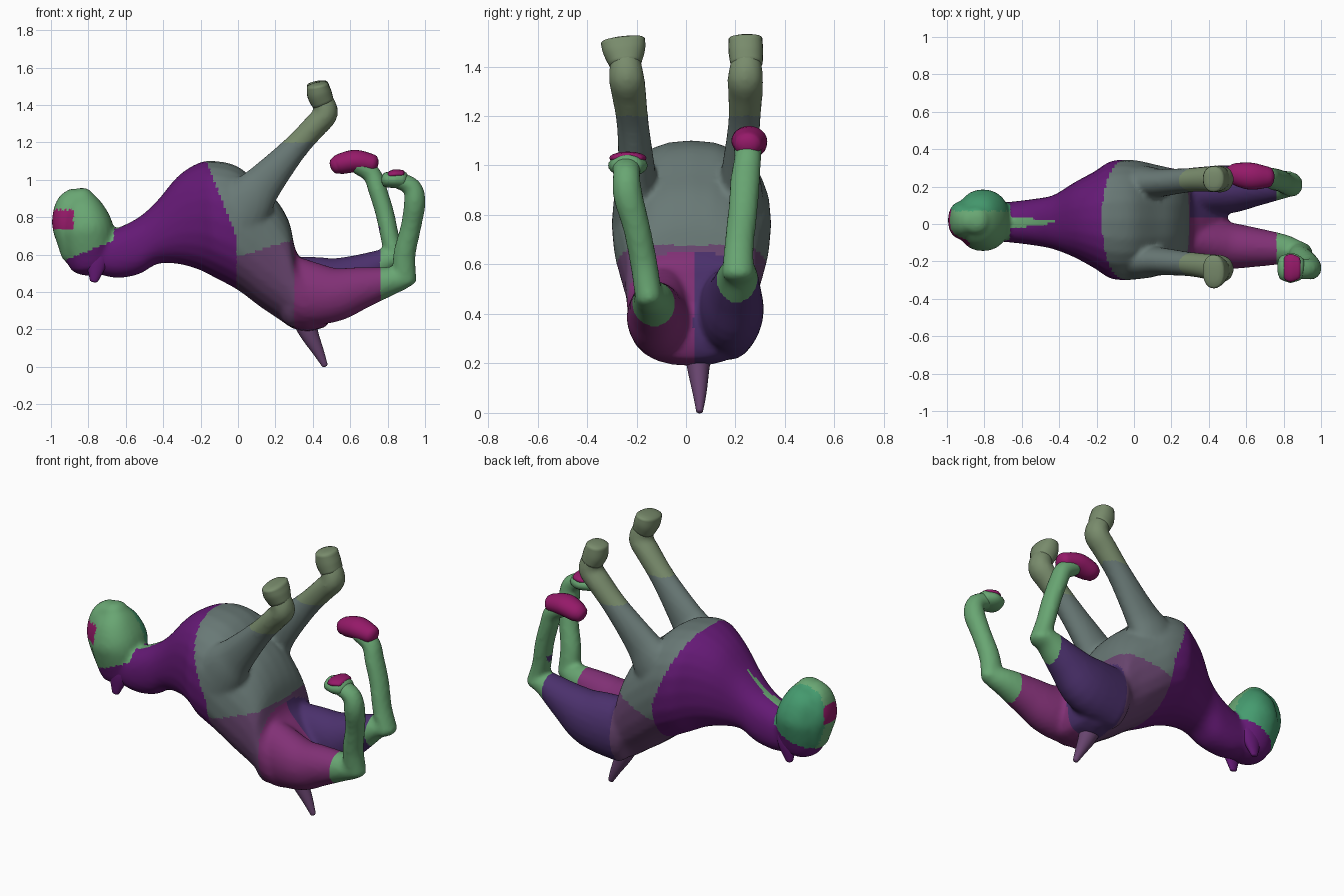
import bpy, bmesh, math
from mathutils import Vector

if "Cube" in bpy.data.objects:
    bpy.data.objects.remove(bpy.data.objects["Cube"])

COL = {"purple": (.13, .01, .18), "grey": (.14, .19, .18), "mauve": (.14, .06, .16),
       "magenta": (.22, .03, .18), "violet": (.07, .03, .15), "green": (.14, .38, .17),
       "olive": (.19, .26, .15), "teal": (.06, .33, .16), "crimson": (.30, .01, .14)}
MATS = {}
for name, c in COL.items():
    MATS[name] = bpy.data.materials.new(name)
    MATS[name].diffuse_color = (*c, 1)
NAMES = list(COL)


def spline(pts, n=4):
    """Catmull-Rom interpolation of (x, y, z, ry, rn) stations."""
    out = []
    for i in range(len(pts) - 1):
        p = [pts[max(i - 1, 0)], pts[i], pts[i + 1], pts[min(i + 2, len(pts) - 1)]]
        for k in range(n):
            t = k / n
            out.append([.5 * (2 * b + (c - a) * t + (2 * a - 5 * b + 4 * c - d) * t * t
                              + (3 * b - a - 3 * c + d) * t ** 3) for a, b, c, d in zip(*p)])
    return out + [list(pts[-1])]


def tube(bm, pts, upright=False, sides=24, power=1.0, round_end=.6):
    """Loft elliptical rings along a path, with rounded ends."""
    st = spline(pts)
    C = [Vector(s[:3]) for s in st]
    rings = []
    for i, s in enumerate(st):
        t = Vector((1, 0, 0)) if upright else (C[min(i + 1, len(C) - 1)] - C[max(i - 1, 0)]).normalized()
        rings.append((C[i], t, s[3], s[4]))

    def cap(r, sgn):
        c, t, a, b = r
        m = min(a, b) * round_end * sgn
        return [(c + t * m * math.sin(q), t, a * math.cos(q), b * math.cos(q)) for q in (.5, 1.0, 1.35)]
    rings = cap(rings[0], -1)[::-1] + rings + cap(rings[-1], 1)
    loops = []
    for c, t, a, b in rings:
        side = (Vector((0, 1, 0)) - t * t.y).normalized()
        nor = t.cross(side)
        loop = []
        for k in range(sides):
            u, v = math.cos(2 * math.pi * k / sides), math.sin(2 * math.pi * k / sides)
            u, v = math.copysign(abs(u) ** power, u), math.copysign(abs(v) ** power, v)
            loop.append(bm.verts.new(c + side * a * u + nor * b * v))
        loops.append(loop)
    faces = [bm.faces.new(loops[0][::-1]), bm.faces.new(loops[-1])]
    for A, B in zip(loops, loops[1:]):
        for k in range(sides):
            j = (k + 1) % sides
            faces.append(bm.faces.new((A[k], A[j], B[j], B[k])))
    bmesh.ops.recalc_face_normals(bm, faces=faces)


def finish(bm, name, mat=None):
    me = bpy.data.meshes.new(name)
    bm.to_mesh(me)
    bm.free()
    for p in me.polygons:
        p.use_smooth = True
    if mat:
        me.materials.append(MATS[mat])
    ob = bpy.data.objects.new(name, me)
    bpy.context.collection.objects.link(ob)
    return ob


def part(name, mat, pts, **kw):
    bm = bmesh.new()
    tube(bm, pts, **kw)
    return finish(bm, name, mat)


bm = bmesh.new()
# neck, chest, belly and pelvis: x, z top, z bottom, half width
slices = [(-.76, .70, .50, .10), (-.65, .74, .475, .11), (-.53, .80, .495, .125), (-.43, .89, .55, .145),
          (-.32, 1.02, .55, .20), (-.21, 1.09, .52, .26), (-.12, 1.10, .475, .315), (0, 1.07, .41, .32),
          (.12, .97, .32, .295), (.21, .885, .26, .275), (.275, .77, .215, .265), (.31, .62, .20, .26),
          (.38, .54, .19, .25), (.46, .46, .21, .20)]
tube(bm, [(x, .022 if x > -.4 else .01, (a + b) / 2, w, (a - b) / 2) for x, a, b, w in slices],
     upright=True, power=.86, round_end=.35)
# head: wide cheeks and a narrower face
tube(bm, [(-.79, .02, .56, .12, .12), (-.80, .02, .66, .15, .14), (-.81, .02, .75, .165, .14),
          (-.835, .02, .85, .13, .11), (-.85, .02, .91, .075, .075)], power=.9)
tube(bm, [(-.87, .02, .60, .08, .075), (-.885, .02, .68, .10, .085), (-.905, .02, .77, .105, .09),
          (-.89, .02, .86, .09, .085), (-.865, .02, .91, .06, .06)], power=.85)
# hind legs
tube(bm, [(.3, -.09, .40, .13, .19), (.5, -.115, .385, .125, .15), (.65, -.125, .42, .105, .115),
          (.8, -.135, .455, .08, .08), (.88, -.15, .47, .06, .06)])
tube(bm, [(.89, -.15, .46, .055, .065), (.89, -.17, .6, .055, .06), (.925, -.2, .75, .055, .055),
          (.945, -.235, .88, .06, .058), (.93, -.24, .96, .055, .05), (.85, -.24, 1.0, .06, .045)])
tube(bm, [(.3, .17, .40, .13, .19), (.5, .185, .42, .13, .17), (.65, .2, .49, .105, .115),
          (.78, .21, .56, .08, .07), (.85, .215, .575, .065, .05)])
tube(bm, [(.85, .21, .56, .065, .055), (.815, .215, .68, .06, .05), (.785, .23, .82, .06, .05),
          (.745, .24, .95, .06, .05), (.715, .25, 1.03, .055, .05), (.64, .25, 1.08, .06, .05)])
# front legs
for s in (-1, 1):
    o = .02 if s > 0 else 0
    tube(bm, [(-.02, s * .19 + o, .78, .11, .17), (.06, s * .2 + o, .89, .09, .14),
              (.14, s * .2 + o, .985, .075, .105), (.3, s * .215 + o, 1.165, .065, .07),
              (.41, s * .23 + o / 2, 1.285, .07, .065), (.47, s * .24, 1.355, .072, .065),
              (.45, s * .245, 1.43, .06, .058)])

# blend the loose volumes into one skin
raw = finish(bm, "body_skin_source")
rm = raw.modifiers.new("blend", "REMESH")
rm.mode = "VOXEL"
rm.voxel_size = .014
sm = raw.modifiers.new("soften", "SMOOTH")
sm.factor = .5
sm.iterations = 5
dg = bpy.context.evaluated_depsgraph_get()
me = bpy.data.meshes.new_from_object(raw.evaluated_get(dg))
bpy.data.objects.remove(raw)
body = bpy.data.objects.new("body_and_limbs", me)
bpy.context.collection.objects.link(body)


# colour zones of the hide
def zone(c):
    x, y, z = c
    if x < -.66 and z > .60 + .4 * (x + .85):
        if x < -.88 and .74 < z < .84 and y < .08:
            return "crimson"
        return "teal" if y > .07 else "green"
    if x < -.42 and z > .7 and abs(y - .01) < .12 * (-.38 - x):
        return "green"
    if x < min(-.17 + .4 * max(0, 1.1 - z), -.01) and z > .3:
        return "purple"
    if x > .76 and z > .35 or x > .6 and z > .75:
        return "green"
    if z > 1.2 and x > .2:
        return "olive"
    if z > .62 + .3 * (x - .1) and x < .34 or z > .95:
        return "grey"
    if x > .3:
        return "magenta" if y < .03 else "violet"
    return "mauve"


me.materials.clear()
for n in NAMES:
    me.materials.append(MATS[n])
for p in me.polygons:
    p.material_index = NAMES.index(zone(p.center))
    p.use_smooth = True

# hooves
part("front_hoof_right", "olive", [(.455, -.245, 1.41, .065, .06), (.435, -.25, 1.46, .085, .066),
                                   (.425, -.255, 1.505, .09, .058)], round_end=.25, power=.9)
part("front_hoof_left", "olive", [(.455, .245, 1.41, .065, .06), (.435, .242, 1.46, .07, .066),
                                  (.425, .24, 1.515, .068, .056)], round_end=.25, power=.9)
part("hind_hoof_right", "green", [(.885, -.24, 1.0, .065, .045), (.84, -.235, 1.0, .08, .045),
                                  (.79, -.235, 1.0, .065, .04)])
part("hind_hoof_right_sole", "crimson", [(.88, -.235, 1.03, .06, .022), (.84, -.235, 1.03, .075, .026),
                                         (.81, -.235, 1.025, .065, .02)])
part("hind_hoof_left", "crimson", [(.72, .25, 1.085, .055, .05), (.63, .255, 1.1, .072, .06),
                                   (.55, .265, 1.085, .062, .055), (.52, .265, 1.075, .05, .045)])
# tail
part("tail", "mauve", [(.35, .05, .27, .06, .07), (.38, .05, .18, .045, .05),
                       (.43, .055, .08, .028, .03), (.464, .055, .008, .014, .016)])
# ears
for s, n, tip in ((-1, "right", .46), (1, "left", .475)):
    part("ear_" + n, "purple", [(-.75, .02 + s * .075, .63, .04, .07), (-.755, .02 + s * .085, .56, .033, .058),
                                (-.77, .02 + s * .09, tip, .014, .022)])

for m in bpy.data.materials:
    if m.users and not m.is_grease_pencil:
        m.use_nodes = True
        m.node_tree.nodes["Principled BSDF"].inputs["Base Color"].default_value = m.diffuse_color
